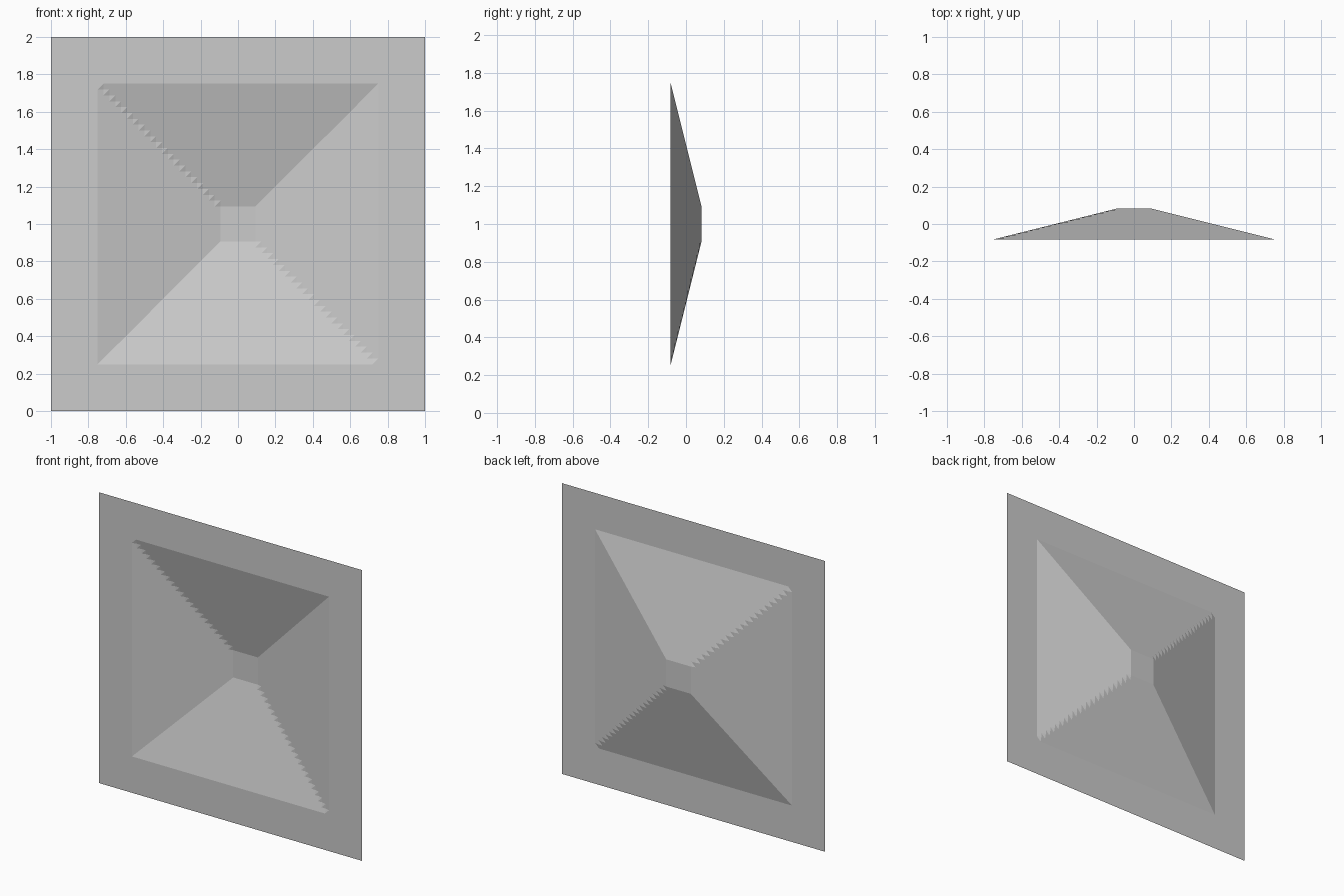
import bpy

if "Cube" in bpy.data.objects:
    bpy.data.objects.remove(bpy.data.objects["Cube"])

CELLS = 64            # grid cells per side
DEPTH = 0.082         # half the depth of the recess
OUTER, INNER = 0.75, 0.09375   # half widths of recess rim and floor


def recess(x, z):
    """Square funnel: flat border, straight slopes, flat floor."""
    t = (OUTER - max(abs(x), abs(z))) / (OUTER - INNER)
    return -DEPTH + 2 * DEPTH * min(max(t, 0.0), 1.0)


# Square sheet pushed back into a truncated pyramid
n = CELLS + 1
steps = [-1 + 2 * i / CELLS for i in range(n)]
verts = [(x, recess(x, z), z + 1) for z in steps for x in steps]

# Every cell is split along the same diagonal
faces = []
for j in range(CELLS):
    for i in range(CELLS):
        a = j * n + i
        faces += [(a, a + 1, a + n + 1), (a, a + n + 1, a + n)]

mesh = bpy.data.meshes.new("recessed_panel")
mesh.from_pydata(verts, [], faces)
mesh.update()

# Single plain grey
grey = bpy.data.materials.new("light grey")
grey.diffuse_color = (0.6, 0.6, 0.6, 1)
grey.use_nodes = True
grey.node_tree.nodes["Principled BSDF"].inputs["Base Color"].default_value = grey.diffuse_color
mesh.materials.append(grey)

panel = bpy.data.objects.new("recessed_panel", mesh)
bpy.context.collection.objects.link(panel)
